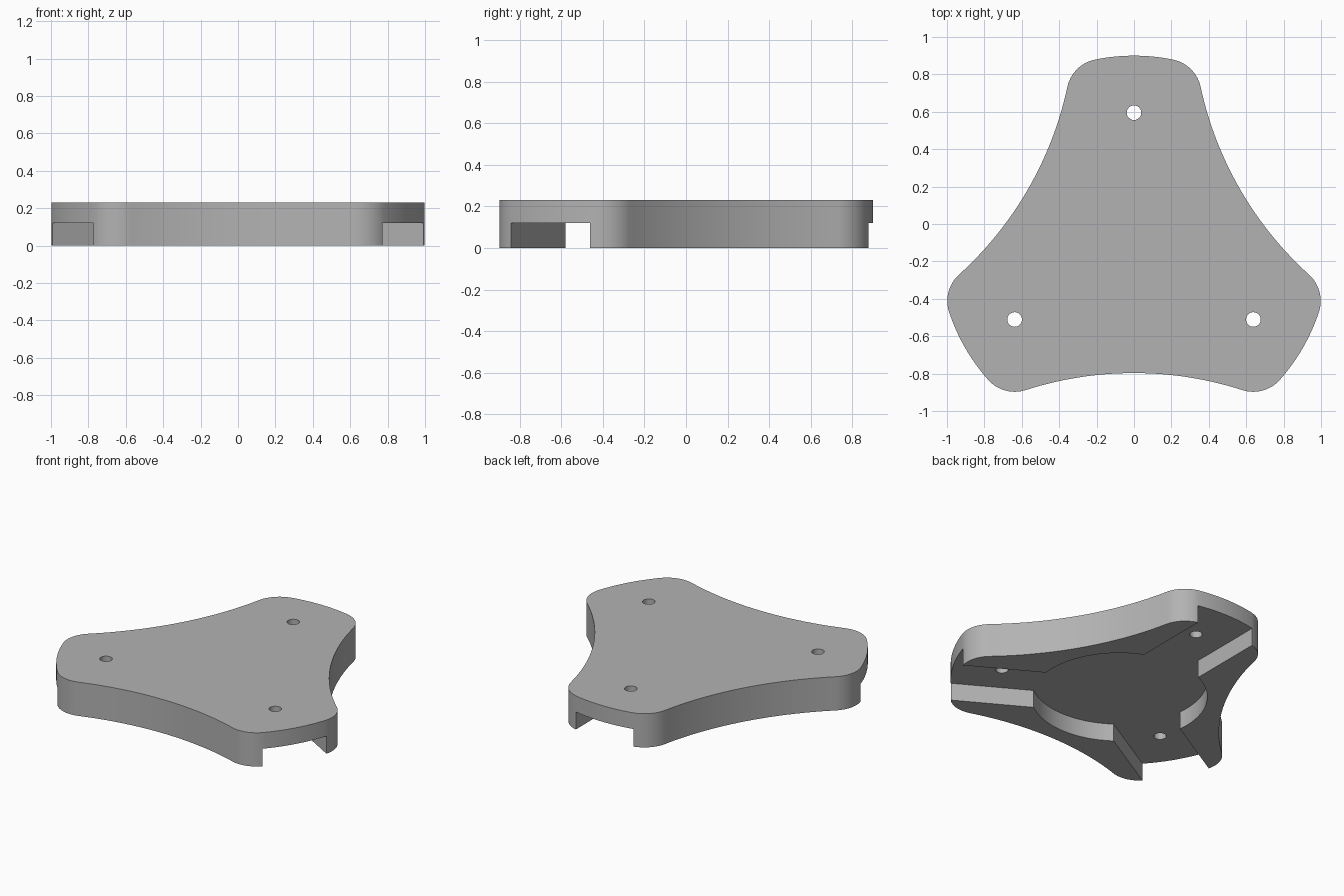
import bpy, bmesh
from math import sin, cos, acos, asin, atan2, radians, pi, hypot
from mathutils import Vector, Matrix

if "Cube" in bpy.data.objects:
    bpy.data.objects.remove(bpy.data.objects["Cube"], do_unlink=True)

CENTRE = Vector((0, -0.142, 0))
HEIGHT, CHANNEL_TOP = 0.23, 0.12
TIP_R, FILLET_R, WAIST_R, WAIST = 1.042, 0.19, 1.89, 0.655
CHANNEL_W, POCKET_R = 0.218, 0.544
HOLE_R, HOLE_DIST = 0.039, 0.737

grey = bpy.data.materials.new("matte grey")
grey.use_nodes = True
colour = (0.45, 0.45, 0.45, 1)
grey.diffuse_color = colour
grey.node_tree.nodes["Principled BSDF"].inputs["Base Color"].default_value = colour


def arc(centre, r, a0, a1, n):
    return [Vector((centre.x + r * cos(a0 + (a1 - a0) * i / n),
                    centre.y + r * sin(a0 + (a1 - a0) * i / n), 0)) for i in range(n + 1)]


def three_fold(points):
    """Repeat a third of an outline around the centre."""
    return [Matrix.Rotation(k * 2 * pi / 3, 3, 'Z') @ p for k in range(3) for p in points]


def prism(name, points, z0, z1):
    bm = bmesh.new()
    face = bm.faces.new([bm.verts.new(p + CENTRE + Vector((0, 0, z0))) for p in points])
    top = bmesh.ops.extrude_face_region(bm, geom=[face])["geom"]
    bmesh.ops.translate(bm, vec=(0, 0, z1 - z0),
                        verts=[v for v in top if isinstance(v, bmesh.types.BMVert)])
    bmesh.ops.recalc_face_normals(bm, faces=bm.faces)
    mesh = bpy.data.meshes.new(name)
    bm.to_mesh(mesh)
    bm.free()
    mesh.materials.append(grey)
    obj = bpy.data.objects.new(name, mesh)
    bpy.context.collection.objects.link(obj)
    return obj


# Outline third, for the arm along +x: waist arc, fillet, tip arc, fillet, waist arc
origin = Vector((0, 0, 0))
waist_dist = WAIST + WAIST_R
rho = TIP_R - FILLET_R
to_waist = acos((rho**2 + waist_dist**2 - (WAIST_R + FILLET_R)**2) / (2 * rho * waist_dist))
phi = pi / 3 - to_waist
fillet_c = Vector((rho * cos(phi), rho * sin(phi), 0))
waist_c = Vector((waist_dist * cos(pi / 3), waist_dist * sin(pi / 3), 0))
away = waist_c - fillet_c
join = atan2(away.y, away.x)
half = arc(origin, TIP_R, 0, phi, 8)
half += arc(fillet_c, FILLET_R, phi, join, 14)[1:]
half += arc(waist_c, WAIST_R, join - pi, pi / 3 - pi, 16)[1:]
mirrored = [Vector((p.x, -p.y, 0)) for p in half[1:-1]]
third = mirrored[::-1] + half
outline = [Matrix.Rotation(pi / 2, 3, 'Z') @ p for p in three_fold(third)]
plate = prism("plate", outline, 0, HEIGHT)

# Underside recess: round pocket with three straight channels
mouth = asin(CHANNEL_W / POCKET_R)
recess = [Vector((1.3, -CHANNEL_W, 0)), Vector((1.3, CHANNEL_W, 0))]
recess += arc(origin, POCKET_R, mouth, 2 * pi / 3 - mouth, 24)
recess = [Matrix.Rotation(pi / 2, 3, 'Z') @ p for p in three_fold(recess)]
cutters = [prism("recess_cutter", recess, -0.1, CHANNEL_TOP)]

# Screw holes, one through each arm
for k in range(3):
    a = pi / 2 + k * 2 * pi / 3
    c = Vector((HOLE_DIST * cos(a), HOLE_DIST * sin(a), 0))
    cutters.append(prism("hole_cutter", arc(c, HOLE_R, 0, 2 * pi, 32)[:-1], -0.2, 0.4))

bpy.ops.object.select_all(action='DESELECT')
bpy.context.view_layer.objects.active = plate
plate.select_set(True)
for cutter in cutters:
    cutter.hide_render = True
    mod = plate.modifiers.new("cut", 'BOOLEAN')
    mod.operation, mod.solver, mod.object = 'DIFFERENCE', 'EXACT', cutter
    bpy.ops.object.modifier_apply(modifier=mod.name)
    bpy.data.objects.remove(cutter, do_unlink=True)

bpy.ops.object.shade_smooth_by_angle(angle=radians(30))
